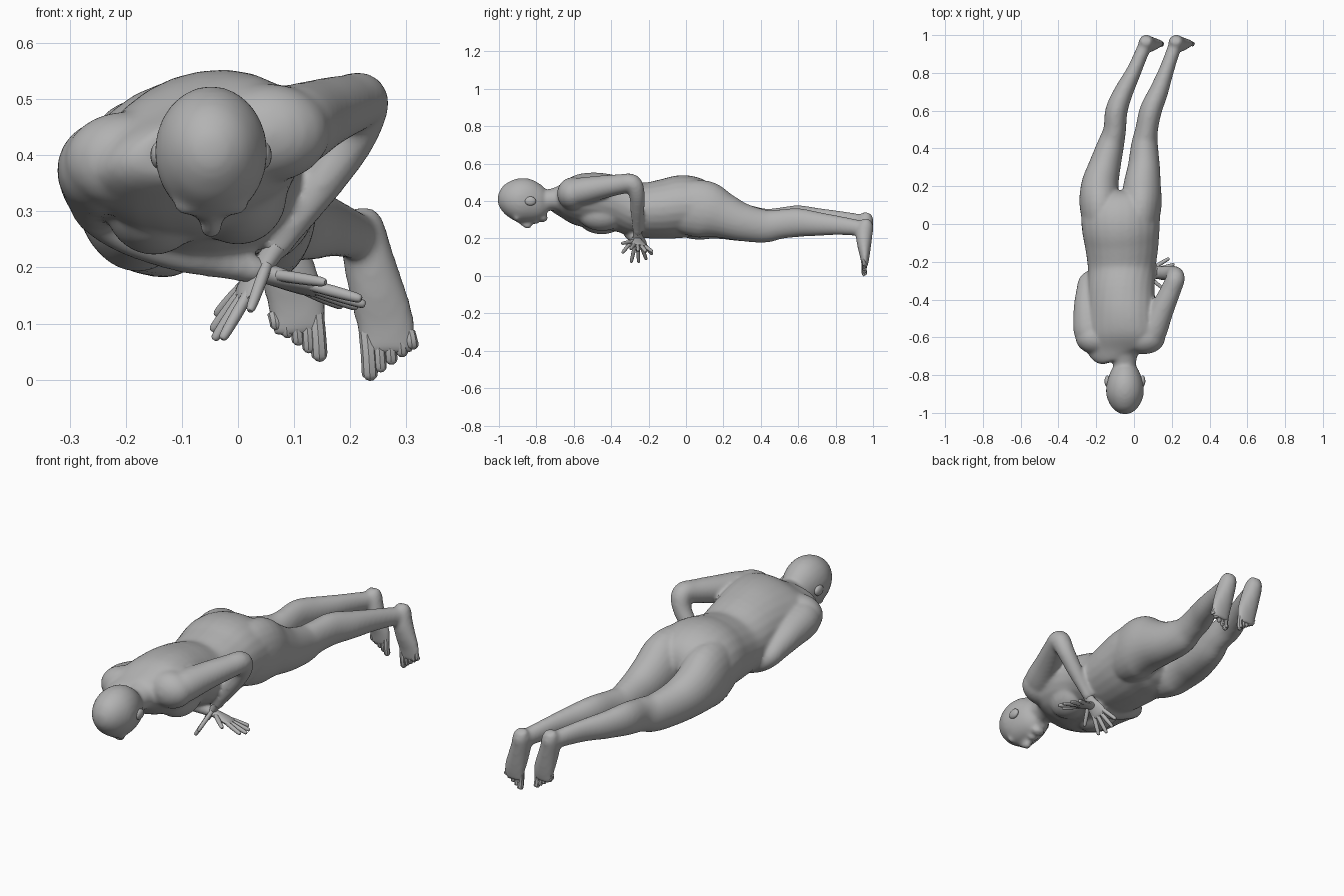
import bpy, bmesh, math
from mathutils import Vector, Matrix

cube = bpy.data.objects.get("Cube")
if cube:
    bpy.data.objects.remove(cube, do_unlink=True)

grey = bpy.data.materials.new("plain grey")
grey.use_nodes = True
TONE = (0.45, 0.45, 0.45, 1)
grey.diffuse_color = TONE
grey.node_tree.nodes["Principled BSDF"].inputs["Base Color"].default_value = TONE
X, Z = Vector((1, 0, 0)), Vector((0, 0, 1))


def make(name, bm):
    bmesh.ops.recalc_face_normals(bm, faces=bm.faces)
    mesh = bpy.data.meshes.new(name)
    bm.to_mesh(mesh)
    bm.free()
    mesh.materials.append(grey)
    ob = bpy.data.objects.new(name, mesh)
    bpy.context.collection.objects.link(ob)
    return ob


def resample(rows, k=4):
    """Catmull-Rom interpolation of section rows."""
    rows = [Vector(tuple(r) + (0,) * (6 - len(r))) for r in rows]
    out = []
    for i in range(len(rows) - 1):
        p1, p2 = rows[i], rows[i + 1]
        p0, p3 = rows[max(i - 1, 0)], rows[min(i + 2, len(rows) - 1)]
        for j in range(k):
            t = j / k
            out.append(0.5 * (2 * p1 + (p2 - p0) * t
                              + (2 * p0 - 5 * p1 + 4 * p2 - p3) * t * t
                              + (3 * p1 - p0 - 3 * p2 + p3) * t ** 3))
    return out + [rows[-1]]


def tube(name, rows, ref=X, sides=24, bm=None):
    """Loft ellipses; each row is x, y, z, half width, half depth, roll."""
    own = bm is None
    bm = bm or bmesh.new()
    rows = resample(rows)
    rings = []
    for i, r in enumerate(rows):
        c = r[:3]
        t = (Vector(rows[min(i + 1, len(rows) - 1)][:3]) - Vector(rows[max(i - 1, 0)][:3])).normalized()
        side = (ref - t * ref.dot(t)).normalized()
        side = Matrix.Rotation(math.radians(r[5]), 3, t) @ side
        up = t.cross(side)
        ring = []
        for s in range(sides):
            a = math.tau * s / sides
            ring.append(bm.verts.new(Vector(c) + side * r[3] * math.cos(a) + up * r[4] * math.sin(a)))
        rings.append(ring)
    for a, b in zip(rings, rings[1:]):
        for s in range(sides):
            n = (s + 1) % sides
            bm.faces.new((a[s], a[n], b[n], b[s]))
    bm.faces.new(rings[0][::-1])
    bm.faces.new(rings[-1])
    return make(name, bm) if own else None


def limb(name, rows, ref):
    """Round tube; each row is x, y, z, radius."""
    return tube(name, [r + (r[3],) for r in rows], ref)


def ball(name, centre, size):
    bm = bmesh.new()
    bmesh.ops.create_uvsphere(bm, u_segments=20, v_segments=12, radius=1)
    bmesh.ops.transform(bm, verts=bm.verts,
                        matrix=Matrix.Translation(centre) @ Matrix.Diagonal((*size, 1)))
    return make(name, bm)


def activate(obs):
    bpy.ops.object.select_all(action='DESELECT')
    for ob in obs:
        ob.select_set(True)
    bpy.context.view_layer.objects.active = obs[0]


HX = -0.048  # head centre line
parts = []

# Torso, rolled at the shoulders
parts.append(tube("body", [
    (-.06, -.71, .412, .11, .055, -8), (-.07, -.67, .41, .178, .08, -14),
    (-.072, -.59, .406, .2, .126, -18), (-.066, -.48, .402, .19, .145, -20),
    (-.068, -.36, .385, .18, .145, -14), (-.065, -.24, .352, .18, .147, -6),
    (-.065, -.12, .357, .195, .16, -4), (-.07, -.02, .371, .207, .168, -4),
    (-.072, .06, .363, .207, .157, -4), (-.075, .12, .345, .18, .12, -3),
    (-.075, .155, .33, .13, .06)]))
for x, z in ((-.15, .312), (.0, .33)):
    parts.append(ball("breast", (x, -.45, z), (.088, .13, .09)))
for x, z in ((-.2, .39), (.055, .44)):
    parts.append(ball("shoulder", (x, -.605, z), (.11, .085, .088)))

# Neck and head, face down
parts.append(tube("neck", [
    (-.05, -.81, .4, .06, .06), (-.05, -.74, .405, .062, .057),
    (-.055, -.69, .41, .08, .066), (-.06, -.62, .41, .13, .095)]))
parts.append(tube("head", [
    (HX, -1.006, .41, .02, .022), (HX, -.99, .41, .05, .055),
    (HX, -.96, .41, .077, .087), (HX, -.91, .408, .098, .113),
    (HX, -.86, .402, .099, .12), (HX, -.81, .39, .087, .107),
    (HX, -.77, .38, .07, .086), (HX, -.738, .375, .045, .05)]))
parts.append(tube("nose", [
    (HX, -.9, .298, .012, .012), (HX, -.87, .281, .015, .016),
    (HX, -.845, .268, .021, .018), (HX, -.83, .283, .015, .012)]))
parts.append(ball("lips", (HX, -.803, .29), (.028, .016, .014)))
parts.append(ball("chin", (HX, -.765, .309), (.034, .028, .022)))
for s in (-1, 1):
    parts.append(ball("brow", (HX + s * .036, -.905, .309), (.032, .016, .018)))

# Arms folded under the chest
parts.append(limb("left_arm", [
    (.065, -.64, .43, .055), (.095, -.58, .448, .074), (.145, -.46, .472, .064),
    (.195, -.35, .49, .054), (.22, -.285, .493, .05), (.203, -.262, .43, .042),
    (.15, -.26, .35, .037), (.1, -.26, .28, .029), (.06, -.26, .225, .024)], X))
parts.append(limb("right_arm", [
    (-.215, -.64, .39, .06), (-.236, -.57, .38, .083), (-.247, -.45, .36, .073),
    (-.247, -.36, .33, .06), (-.242, -.3, .3, .048), (-.19, -.285, .262, .042),
    (-.1, -.295, .228, .037), (-.03, -.28, .21, .03), (.05, -.26, .19, .023)], Z))

# Legs share one profile: y, z, half width, half depth
LEG = [(-.14, .355, .06, .09), (-.02, .364, .095, .14), (.1, .355, .108, .154),
       (.2, .322, .1, .123), (.3, .287, .086, .102), (.42, .266, .071, .089),
       (.5, .276, .06, .079), (.6, .285, .059, .077), (.7, .278, .051, .065),
       (.8, .271, .041, .053), (.88, .262, .037, .046), (.95, .253, .037, .04)]
TOES = []


def leg(name, xs, lift, shift, inner):
    parts.append(tube(name + "_leg", [
        (x, y, z + lift * (1.6 * max(y, 0) - .5), a, b) for x, (y, z, a, b) in zip(xs, LEG)]))
    foot = [(.22, .974, .302, .026, .02), (.222, .964, .275, .039, .04),
            (.23, .953, .225, .045, .045), (.247, .953, .16, .05, .037),
            (.263, .956, .1, .053, .025), (.267, .955, .045, .048, .015)]
    parts.append(tube(name + "_foot", [
        (x + shift, y, z + lift, a, b) for x, y, z, a, b in foot]))
    # Toes, the big one on the inner side
    bm = bmesh.new()
    for i in range(5):
        x = .267 + shift + inner * (.034 - .019 * i)
        r = .014 if i == 0 else .011
        top, tip = .085 + lift, .003 + lift + .013 * i
        tube("", [(x - .004, .955, top, r, r), (x, .951, (top + tip) / 2, r, r),
                  (x + .002, .955, tip + .006, r, r), (x + .002, .957, tip, r / 2, r / 2)],
             sides=8, bm=bm)
    TOES.append(make(name + "_toes", bm))


leg("right", (-.14, -.165, -.18, -.181, -.157, -.123, -.102, -.093, -.055, -.005, .03, .06),
    .034, -.158, 1)
leg("left", (.0, .025, .038, .043, .052, .056, .067, .088, .13, .167, .195, .22), 0, 0, -1)

# Fuse the body into one smooth skin
activate(parts)
bpy.ops.object.join()
body = bpy.context.view_layer.objects.active
skin = body.modifiers.new("skin", 'REMESH')
skin.mode = 'VOXEL'
skin.voxel_size = .008
soft = body.modifiers.new("soften", 'SMOOTH')
soft.factor = .5
soft.iterations = 14
for m in ("skin", "soften"):
    bpy.ops.object.modifier_apply(modifier=m)
body.data.materials.clear()
body.data.materials.append(grey)


# Hands: palm, four fanned fingers and a thumb
def hand(name, wrist, along, thumb_side):
    u = Vector(along).normalized()
    v = Vector(thumb_side)
    v = (v - u * v.dot(u)).normalized()
    w = Vector(wrist)
    bm = bmesh.new()

    def strip(rows, sides):
        tube("", [(*(w + u * p + v * q), a, b) for p, q, a, b in rows], v, sides, bm)

    strip([(-.02, 0, .022, .02), (.015, 0, .026, .018), (.055, 0, .038, .016),
           (.085, 0, .041, .013), (.098, 0, .033, .009)], 16)
    fingers = [(.085, .03 - .02 * i, math.radians(20 - 14 * i), length)
               for i, length in enumerate((.09, .1, .095, .078))]
    fingers.append((.02, .018, math.radians(48), .11))
    for p, q, ang, length in fingers:
        strip([(p + math.cos(ang) * length * t, q + math.sin(ang) * length * t, r, r)
               for t, r in ((-.1, .01), (.4, .0105), (.9, .0085), (1, .004))], 10)
    return make(name, bm)


hands = [hand("left_hand", (.06, -.26, .225), (-.1, .025, -.14), (.15, -1, -.3)),
         hand("right_hand", (.05, -.26, .19), (.175, .025, -.06), (0, -1, .2))]

# Ears
ears = []
for name, s in (("right_ear", -1), ("left_ear", 1)):
    ears.append(ball(name, (HX + s * .094, -.832, .4), (.014, .03, .024)))

activate([body] + hands + ears + TOES)
bpy.ops.object.shade_smooth_by_angle(angle=math.radians(40))
